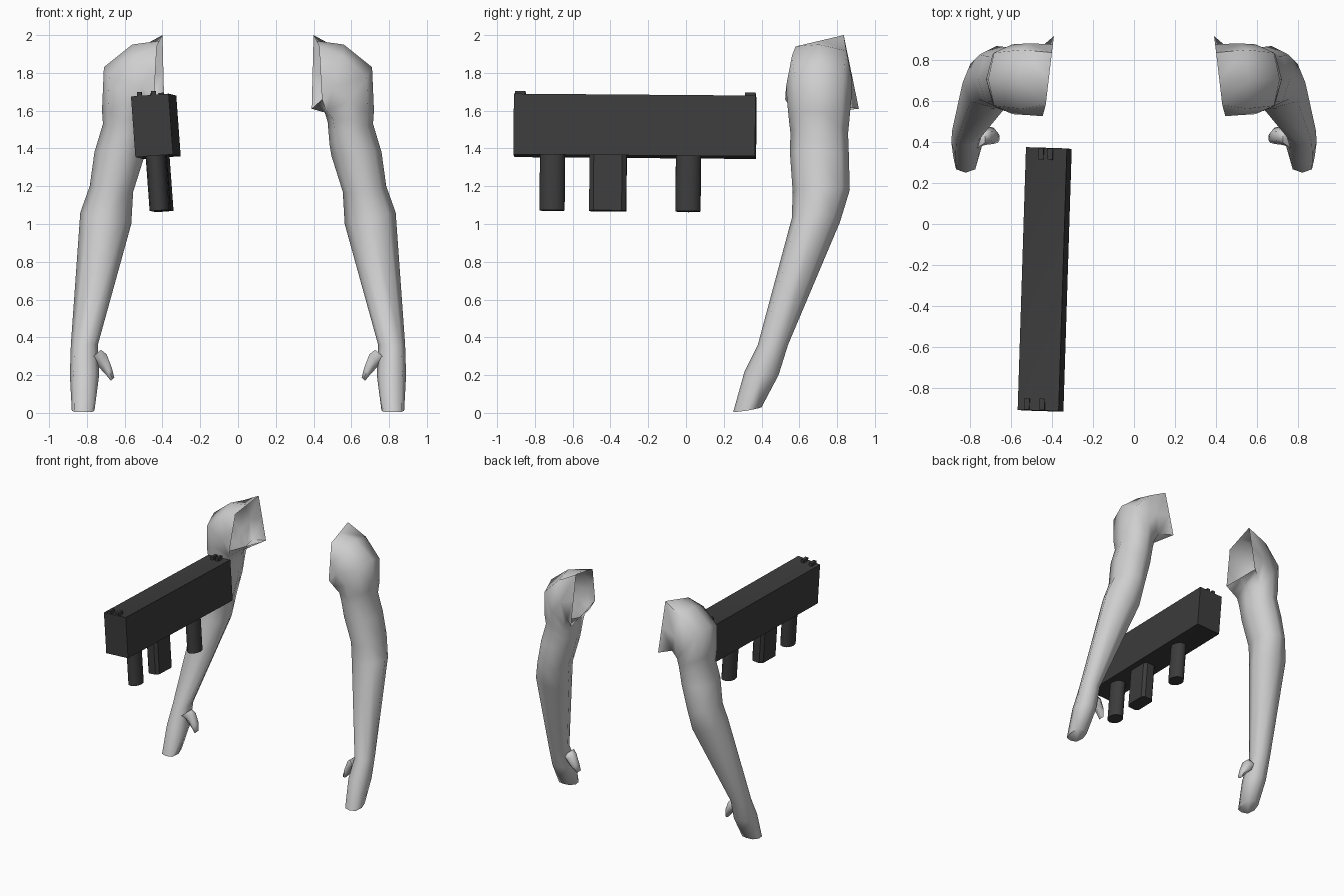
import bpy, bmesh, math
from mathutils import Vector, Matrix, Euler

if "Cube" in bpy.data.objects:
    bpy.data.objects.remove(bpy.data.objects["Cube"])


def material(name, rgb):
    m = bpy.data.materials.new(name)
    m.diffuse_color = (*rgb, 1)
    m.use_nodes = True
    m.node_tree.nodes["Principled BSDF"].inputs["Base Color"].default_value = m.diffuse_color
    return m


SKIN = material("pale grey", (0.62, 0.62, 0.62))
METAL = material("dark grey", (0.045, 0.045, 0.045))


def finish(name, bm, mat, angle):
    mesh = bpy.data.meshes.new(name)
    bm.to_mesh(mesh)
    bm.free()
    mesh.materials.append(mat)
    ob = bpy.data.objects.new(name, mesh)
    bpy.context.collection.objects.link(ob)
    bpy.ops.object.select_all(action='DESELECT')
    ob.select_set(True)
    bpy.context.view_layer.objects.active = ob
    bpy.ops.object.shade_smooth_by_angle(angle=math.radians(angle))
    return ob


def loft(bm, rings, cap_start=False):
    vs = [[bm.verts.new(p) for p in r] for r in rings]
    n = len(vs[0])
    for a, b in zip(vs, vs[1:]):
        for i in range(n):
            j = (i + 1) % n
            bm.faces.new((a[i], a[j], b[j], b[i]))
    bm.faces.new(vs[-1])
    if cap_start:
        bm.faces.new(vs[0][::-1])


# Arm sections: inner x,z / outer x,z / front y,z / back y,z / roundness
SECTIONS = [
    (.46, 1.59, .56, 1.95, .53, 1.73, .88, 1.76, .82),
    (.475, 1.54, .71, 1.83, .535, 1.65, .875, 1.66, .76),
    (.48, 1.48, .72, 1.60, .545, 1.55, .865, 1.55, .74),
    (.485, 1.42, .715, 1.53, .553, 1.48, .858, 1.48, .72),
    (.495, 1.36, .76, 1.38, .55, 1.38, .862, 1.37, .72),
    (.555, 1.17, .785, 1.20, .565, 1.17, .867, 1.18, .72),
    (.565, 1.00, .835, 1.06, .56, 1.03, .815, 1.01, .72),
    (.742, .36, .885, .36, .38, .36, .54, .36, .72),
    (.735, .20, .89, .20, .31, .22, .49, .20, .74),
    (.76, .012, .88, .012, .25, .005, .40, .03, .78),
]


def section(xi, zi, xo, zo, yf, zf, yb, zb, k):
    xm, ym = (xi + xo) / 2, (yf + yb) / 2
    card = [Vector((xi, ym, zi)), Vector((xm, yf, zf)),
            Vector((xo, ym, zo)), Vector((xm, yb, zb))]
    c = sum(card, Vector()) / 4
    ring = []
    for i, p in enumerate(card):
        q = card[(i + 1) % 4]
        ring += [p, c + k * (p + q - 2 * c)]
    return ring


# Open shoulder end: four corners with edge midpoints
CORNERS = [Vector(p) for p in ((.39, .915, 1.61), (.445, .525, 1.66),
                               (.43, .58, 1.94), (.40, .835, 2.0))]
opening = []
for i, p in enumerate(CORNERS):
    q = CORNERS[(i + 1) % 4]
    opening += [(p + q) / 2, q]

# Thumb sections: centre, half-width in y, half-thickness
THUMB = [((.765, .42, .30), .05, .06), ((.725, .43, .285), .045, .045),
         ((.685, .43, .222), .04, .027), ((.664, .42, .178), .025, .014)]
thumb = []
for c, hy, ht in THUMB:
    ring = []
    for i in range(6):
        a = math.tau * i / 6
        s = ht * math.sin(a)
        ring.append(Vector(c) + Vector((-.75 * s, hy * math.cos(a), .66 * s)))
    thumb.append(ring)

for side, sx in (("right", 1), ("left", -1)):
    for part, rings, cap in (("arm", [opening] + [section(*s) for s in SECTIONS], False),
                             ("thumb", thumb, True)):
        bm = bmesh.new()
        loft(bm, [[Vector((p.x * sx, p.y, p.z)) for p in r] for r in rings], cap)
        bmesh.ops.recalc_face_normals(bm, faces=bm.faces)
        finish(f"{side}_{part}", bm, SKIN, 75)

# The long box and its fittings share one slightly tilted frame
FRAME = Matrix.Translation((-.435, -.27, 1.517)) @ Euler(
    (math.radians(-.45), math.radians(-4.2), math.radians(-1.78))).to_matrix().to_4x4()


def box(name, centre, size, inset=0):
    bm = bmesh.new()
    bmesh.ops.create_cube(bm, size=1, matrix=Matrix.Translation(centre)
                          @ Matrix.Diagonal((*size, 1)))
    if inset:
        bm.normal_update()
        for f in [f for f in bm.faces if abs(f.normal.z) > .9]:
            bmesh.ops.inset_region(bm, faces=[f], thickness=inset, depth=-.006)
    bm.transform(FRAME)
    return finish(name, bm, METAL, 20)


def post(name, y, outline):
    bm = bmesh.new()
    loft(bm, [[Vector((px, y + py, z)) for px, py in outline]
              for z in (-.15, -.45)], True)
    bmesh.ops.recalc_face_normals(bm, faces=bm.faces)
    bm.transform(FRAME)
    finish(name, bm, METAL, 40)


box("body", (0, 0, 0), (.20, 1.28, .322), .04)

# Paired sights at each end of the top
for tag, y, xs in (("front", -.61, (-.055, .02)), ("rear", .61, (-.025, .02))):
    for i, x in enumerate(xs):
        box(f"{tag}_sight_{i + 1}", (x, y, .165), (.025, .055, .032))

# Round grips and the flat magazine between them
circle = [(.052 * math.cos(math.tau * i / 12), .067 * math.sin(math.tau * i / 12))
          for i in range(12)]
slab = [(.03, -.098), (.05, -.075), (.05, .075), (.03, .098),
        (-.03, .098), (-.05, .075), (-.05, -.075), (-.03, -.098)]
post("front_grip", -.435, circle)
post("magazine", -.14, slab)
post("rear_grip", .285, circle)
